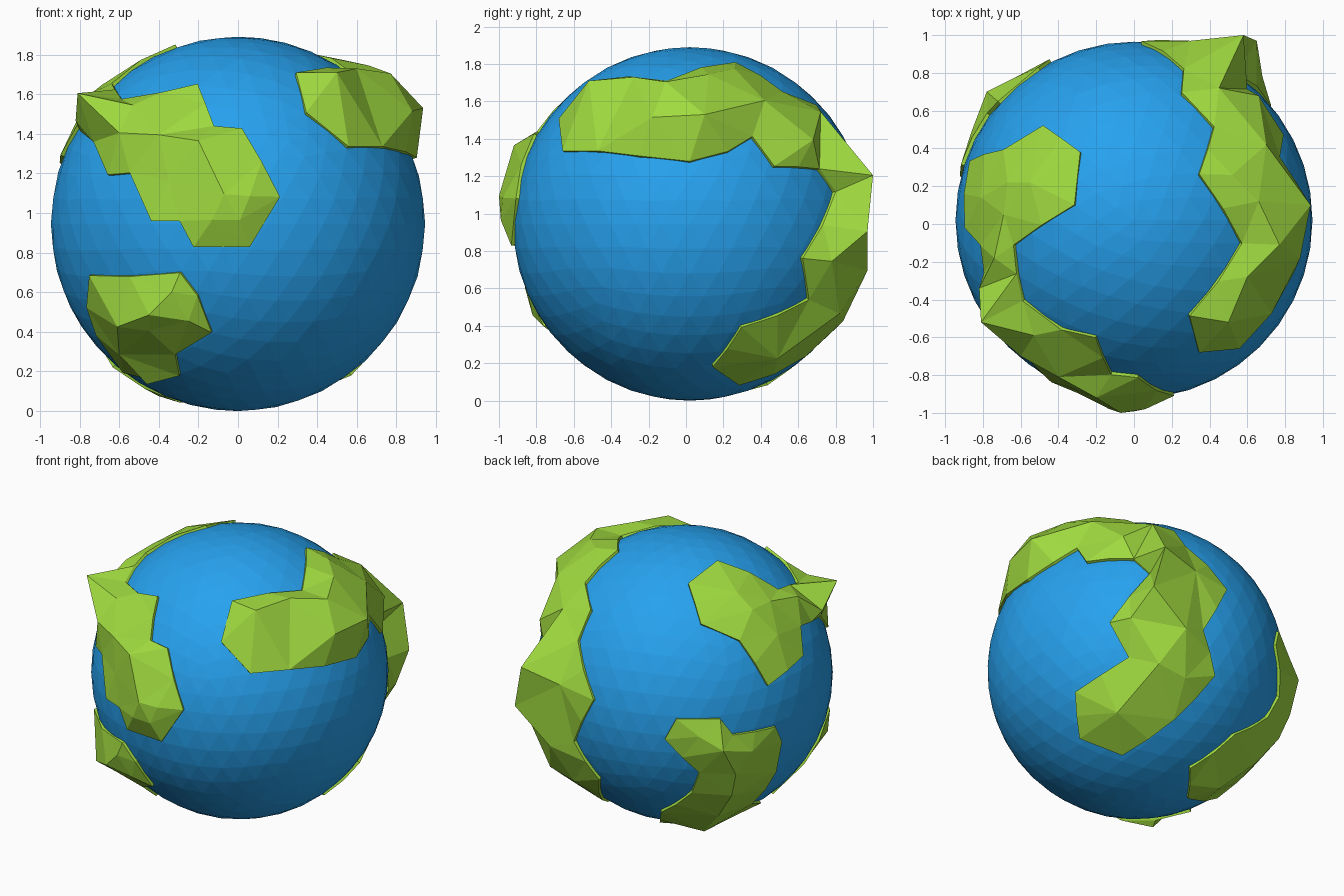
import bpy, bmesh
from mathutils import Vector
from mathutils.geometry import delaunay_2d_cdt

if "Cube" in bpy.data.objects:
    bpy.data.objects.remove(bpy.data.objects["Cube"])

CENTRE = Vector((0, 0.02, 0.945))
RADIUS, RIM, FOOT = 0.945, 0.963, 0.90


def material(name, rgb):
    m = bpy.data.materials.new(name)
    m.diffuse_color = (*rgb, 1)
    m.use_nodes = True
    m.node_tree.nodes["Principled BSDF"].inputs["Base Color"].default_value = m.diffuse_color
    return m


def add_object(name, bm, mat):
    mesh = bpy.data.meshes.new(name)
    bm.to_mesh(mesh)
    bm.free()
    mesh.materials.append(mat)
    ob = bpy.data.objects.new(name, mesh)
    ob.location = CENTRE
    bpy.context.collection.objects.link(ob)
    return ob


def continent(name, coast, peaks, mat):
    """Coast points are put on the sphere, peaks keep their own height."""
    coast = [Vector(p).normalized() * RIM for p in coast]
    ring = []
    for a, b in zip(coast, coast[1:] + coast[:1]):
        ring.append(a)
        if (a - b).length > 0.3:
            ring.append((a + b).normalized() * RIM)
    pts = ring + [Vector(p) for p in peaks]

    # flatten by stereographic projection and triangulate
    axis = sum((p.normalized() for p in pts), Vector()).normalized()
    u = axis.orthogonal().normalized()
    v = axis.cross(u)
    flat = []
    for p in pts:
        d = p.normalized()
        flat.append(Vector((d.dot(u), d.dot(v))) / (1 + d.dot(axis)))
    n = len(ring)
    _, _, faces, origin, _, _ = delaunay_2d_cdt(
        flat, [(i, (i + 1) % n) for i in range(n)], [], 1, 1e-6)

    bm = bmesh.new()
    verts = [bm.verts.new(pts[o[0]] if o else (0, 0, 0)) for o in origin]
    for f in faces:
        if all(origin[i] for i in f):
            bm.faces.new([verts[i] for i in f])
    for vert in [w for w in bm.verts if not w.link_faces]:
        bm.verts.remove(vert)

    # lift long spans that would sink into the sea
    for _ in range(2):
        low = [e for e in bm.edges if not e.is_boundary
               and ((e.verts[0].co + e.verts[1].co) / 2).length < 0.95]
        if not low:
            break
        old = set(bm.verts)
        bmesh.ops.subdivide_edges(bm, edges=low, cuts=1)
        for w in bm.verts:
            if w not in old:
                w.co = w.co.normalized() * 0.985
        bmesh.ops.triangulate(bm, faces=bm.faces[:])

    # coast wall running down into the sphere
    for f in bm.faces:
        f.normal_update()
        if f.normal.dot(f.calc_center_median()) < 0:
            f.normal_flip()
    edges = [e for e in bm.edges if e.is_boundary]
    wall = bmesh.ops.extrude_edge_only(bm, edges=edges)["geom"]
    for w in wall:
        if isinstance(w, bmesh.types.BMVert):
            w.co = w.co.normalized() * FOOT
    bmesh.ops.recalc_face_normals(bm, faces=bm.faces[:])
    if sum(f.normal.dot(f.calc_center_median()) for f in bm.faces) < 0:
        bmesh.ops.reverse_faces(bm, faces=bm.faces[:])
    return add_object(name, bm, mat)


sea = material("sea_blue", (0.02, 0.36, 0.86))
land = material("land_green", (0.35, 0.70, 0.05))

# ocean ball
ball = bmesh.new()
bmesh.ops.create_icosphere(ball, subdivisions=4, radius=RADIUS)
add_object("ocean", ball, sea)

# front and upper left land
continent("front_land", [
    (.21, -.92, .135), (.06, -.95, -.115), (-.22, -.91, -.115), (-.29, -.90, .015),
    (-.43, -.84, .015), (-.54, -.74, .255), (-.65, -.65, .245), (-.74, -.48, .42),
    (-.80, -.28, .47), (-.80, -.13, .49), (-.89, -.04, .345), (-.86, .31, .26),
    (-.685, .37, .55), (-.47, .49, .65), (-.28, .355, .83), (-.31, .08, .89),
    (-.63, -.13, .70), (-.58, -.42, .62), (-.385, -.58, .665), (-.20, -.61, .695),
    (-.12, -.81, .49), (.02, -.82, .475)], [
    (-.07, -1.02, .15), (.06, -1.0, .14), (.01, -1.01, .02), (-.13, -1.0, .02),
    (-.20, -.94, .42), (-.40, -.83, .45), (-.60, -.72, .46), (-.81, -.54, .66),
    (-.82, -.36, .52), (-.35, -.88, .22), (-.53, -.61, .60), (-.74, -.20, .66),
    (-.55, .20, .79), (-.67, .20, .70), (-.69, .03, .70), (-.81, .12, .53)], land)

# lower front left land
continent("lower_front_land", [
    (-.735, -.53, -.255), (-.285, -.86, -.24), (-.20, -.85, -.355), (-.13, -.76, -.535),
    (-.31, -.61, -.645), (-.29, -.49, -.75), (-.435, -.33, -.775), (-.575, -.15, -.745),
    (-.70, -.30, -.55), (-.76, -.40, -.42)], [
    (-.62, -.72, -.27), (-.61, -.72, -.52), (-.25, -.84, -.49), (-.45, -.84, -.46),
    (-.335, -.88, -.345), (-.45, -.74, -.54), (-.46, -.38, -.81), (-.60, -.45, -.66)], land)

# long land on the right and back
continent("right_land", [
    (.29, -.50, .755), (.34, -.69, .555), (.55, -.67, .385), (.84, -.27, .36),
    (.89, 0, .33), (.84, .20, .38), (.76, .33, .46), (.77, .44, .30),
    (.57, .66, .28), (.53, .77, .17), (.71, .59, -.18), (.59, .63, -.40),
    (.72, .27, -.54), (.56, .12, -.75), (.33, .26, -.85), (.20, .61, -.70),
    (.06, .84, -.43), (.21, .91, -.185), (.04, .935, .16), (.26, .79, .457),
    (.25, .67, .63), (.42, .49, .70), (.34, .24, .85), (.56, -.12, .75)], [
    (.50, -.54, .765), (.60, -.30, .785), (.77, -.13, .76), (.88, -.20, .57),
    (.935, .08, .585), (.66, .10, .80), (.52, .24, .83), (.88, .42, .46),
    (.70, .40, .66), (.66, .66, .45), (.45, .70, .60), (.58, .98, .26),
    (.30, .95, .20), (.65, .95, -.04), (.38, .95, -.25), (.68, .76, -.20),
    (.48, .80, -.48), (.28, .82, -.52), (.55, .47, -.72)], land)

# land on the lower left and back
continent("lower_back_land", [
    (-.44, .84, -.02), (-.50, .80, .12), (-.71, .62, .11), (-.77, .56, -.01),
    (-.90, .29, -.02), (-.91, .23, -.145), (-.84, .20, -.38), (-.66, .20, -.65),
    (-.62, .05, -.71), (-.29, .16, -.89), (-.10, .41, -.85), (-.27, .64, -.645),
    (-.52, .66, -.435), (-.60, .69, -.27)], [
    (-.78, .68, -.08), (-.64, .75, .01), (-.86, .47, -.14), (-.80, .57, -.28),
    (-.74, .53, -.46), (-.60, .48, -.66), (-.40, .35, -.87)], land)
